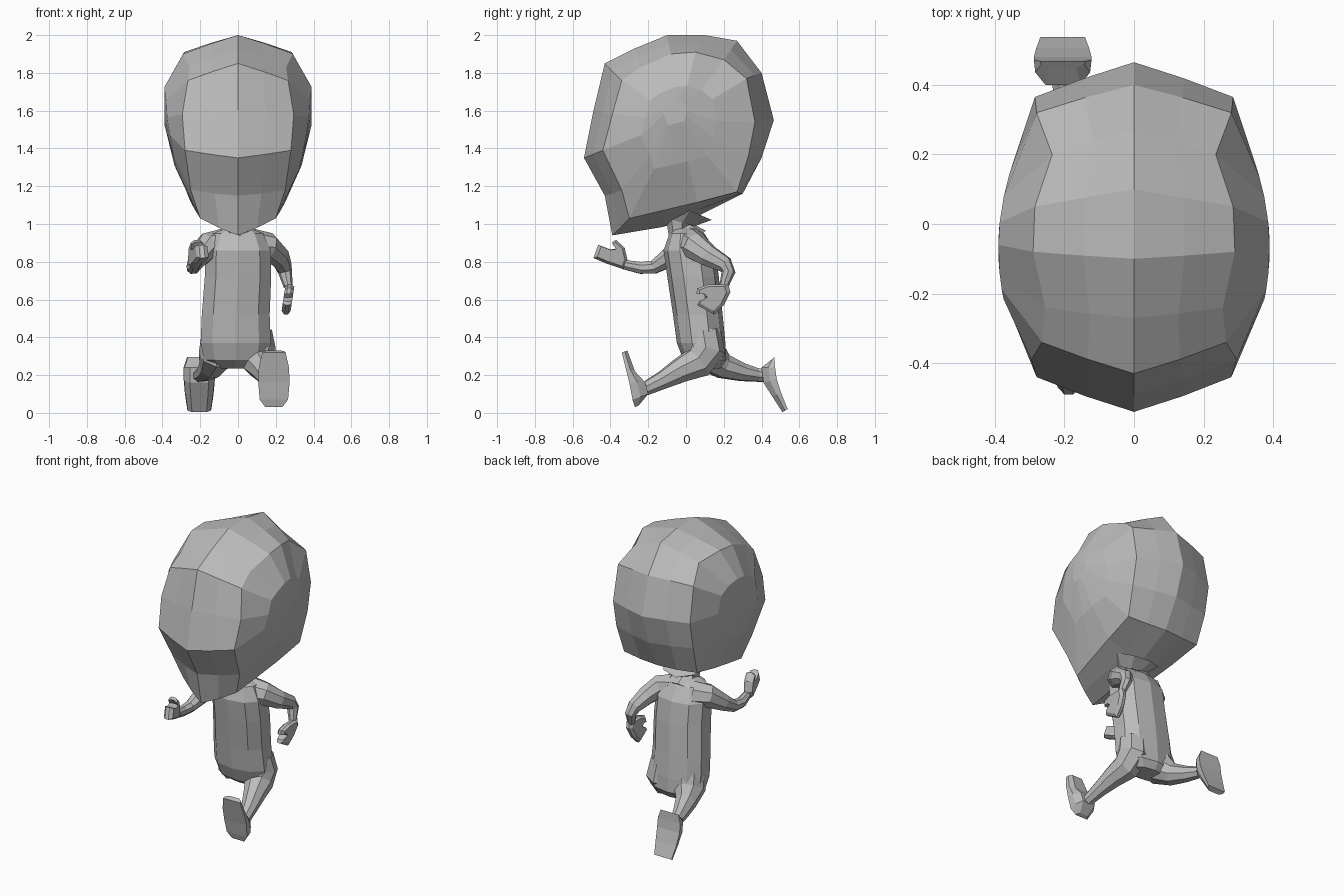
import bpy
import math
from mathutils import Vector

cube = bpy.data.objects.get("Cube")
if cube:
    bpy.data.objects.remove(cube, do_unlink=True)

clay = bpy.data.materials.new("clay_grey")
clay.use_nodes = True
clay.diffuse_color = (0.5, 0.5, 0.5, 1)
clay.node_tree.nodes["Principled BSDF"].inputs["Base Color"].default_value = (0.5, 0.5, 0.5, 1)


def loft(name, rings):
    """Join equal-length rings of points with flat quads and cap the ends."""
    n = len(rings[0])
    verts = [tuple(p) for ring in rings for p in ring]
    faces = [tuple(reversed(range(n))), tuple(range(len(verts) - n, len(verts)))]
    for r in range(len(rings) - 1):
        for i in range(n):
            j = (i + 1) % n
            faces.append((r * n + i, r * n + j, (r + 1) * n + j, (r + 1) * n + i))
    mesh = bpy.data.meshes.new(name)
    mesh.from_pydata(verts, [], faces)
    mesh.materials.append(clay)
    obj = bpy.data.objects.new(name, mesh)
    bpy.context.collection.objects.link(obj)
    # consistent outward normals
    bpy.context.view_layer.objects.active = obj
    obj.select_set(True)
    bpy.ops.object.mode_set(mode='EDIT')
    bpy.ops.mesh.select_all(action='SELECT')
    bpy.ops.mesh.normals_make_consistent(inside=False)
    bpy.ops.object.mode_set(mode='OBJECT')
    obj.select_set(False)


def limb(name, path, sides=8):
    """Tapered tube through (x, y, z, radius) stations."""
    pts = [Vector(p[:3]) for p in path]
    rings, last, u = [], None, None
    for k, p in enumerate(pts):
        t = (pts[min(k + 1, len(pts) - 1)] - pts[max(k - 1, 0)]).normalized()
        u = t.orthogonal().normalized() if last is None else last.rotation_difference(t) @ u
        last, v = t, t.cross(u)
        rings.append([p + path[k][3] * (math.cos(a) * u + math.sin(a) * v)
                      for a in (math.tau * i / sides for i in range(sides))])
    loft(name, rings)


def foot(name, cx, stations):
    """Heel to toe stations: sole y z, instep y z, half width."""
    rings = []
    for sy, sz, ty, tz, w in stations:
        my, mz = (sy + ty) / 2, (sz + tz) / 2
        rings.append([(cx - w, sy, sz), (cx + w, sy, sz), (cx + w * .95, my, mz),
                      (cx + w * .6, ty, tz), (cx - w * .6, ty, tz), (cx - w * .95, my, mz)])
    loft(name, rings)


def hand(name, outline, half, place):
    """Mitten with a thumb: side outline with softened palm and back."""
    n = len(outline)
    cy, cz = sum(p[0] for p in outline) / n, sum(p[1] for p in outline) / n
    rings = []
    for off, s in ((-half, .8), (-half * .4, 1), (half * .4, 1), (half, .8)):
        rings.append([(place(y, z) + off, cy + (y - cy) * s, cz + (z - cz) * s)
                      for y, z in outline])
    loft(name, rings)


# Head: centre profile (y, z), corner ridge (y, z, x), mirrored to both sides
centre = [(-.39, .94), (-.43, 1.15), (-.54, 1.35), (-.49, 1.6), (-.43, 1.85),
          (-.27, 1.93), (-.1, 2), (.1, 2), (.27, 1.97), (.4, 1.8), (.465, 1.55),
          (.4, 1.35), (.3, 1.16), (.06, 1.04), (-.12, .985)]
ridge = [(-.3, 1.03, .2), (-.34, 1.18, .25), (-.44, 1.39, .28), (-.39, 1.58, .295),
         (-.34, 1.76, .265), (-.24, 1.83, .255), (-.08, 1.9, .29), (.05, 1.91, .285),
         (.2, 1.87, .235), (.32, 1.77, .28), (.365, 1.54, .285), (.33, 1.36, .285),
         (.27, 1.17, .27), (.06, 1.115, .25), (-.13, 1.07, .225)]


def cheek(scale, hub_y, hub_z):
    """Shrunken ridge ring on the gently domed side of the head."""
    ring = []
    for y, z, _ in ridge:
        y, z = hub_y + (y - hub_y) * scale, hub_z + (z - hub_z) * scale
        ring.append((.39 - .7 * (y + .07) ** 2 - .28 * max(0, 1.5 - z), y, z))
    return ring


half_head = [[(0, y, z) for y, z in centre]]
half_head.append([(rx / 2, (y + ry) * .505, 1.55 + ((z + rz) / 2 - 1.55) * 1.01)
                  for (y, z), (ry, rz, rx) in zip(centre, ridge)])
half_head.append([(x, y, z) for y, z, x in ridge])
half_head.append(cheek(.5, -.04, 1.55))
half_head.append(cheek(.15, -.06, 1.61))
other = [[(-x, y, z) for x, y, z in ring] for ring in half_head[:0:-1]]
loft("head", other + half_head)

# Neck flaring up under the head
limb("neck", [(0, .03, .9, .1), (0, -.03, .97, .07), (0, -.03, 1.01, .08),
              (0, 0, 1.08, .15)])

# Torso: z, half width, front y, back y
torso = [(.98, .06, -.06, .05), (.95, .135, -.085, .095), (.86, .175, -.115, .15),
         (.72, .178, -.095, .17), (.52, .182, -.065, .19), (.37, .188, -.045, .205),
         (.28, .17, -.01, .21), (.235, .11, .05, .18)]
rings = []
for z, w, f, b in torso:
    ring = []
    for i in range(10):
        a = math.tau * (i + .5) / 10
        c, s = math.cos(a), math.sin(a)
        ring.append((w * math.copysign(abs(c) ** .85, c) * 1.03 - .012 * (z < .6),
                     (f + b) / 2 + (b - f) / 2 * math.copysign(abs(s) ** .85, s) * 1.03, z))
    rings.append(ring)
loft("torso", rings)

# Arms: left swings back, right swings forward
limb("left_arm", [(.08, .03, .885, .09), (.16, .05, .88, .075), (.213, .12, .83, .06),
                  (.238, .205, .785, .046), (.25, .225, .745, .037), (.265, .2, .67, .024)])
limb("right_arm", [(-.08, .03, .885, .09), (-.16, -.01, .88, .075), (-.21, -.09, .82, .054),
                   (-.235, -.17, .772, .038), (-.24, -.24, .768, .034), (-.225, -.33, .785, .026)])
hand("left_hand", [(.18, .68), (.225, .68), (.235, .64), (.2, .57), (.15, .52), (.06, .57),
                   (.07, .59), (.11, .61), (.09, .63), (.055, .63), (.06, .66), (.12, .68)],
     .024, lambda y, z: .268 + .12 * (z - .63))
hand("right_hand", [(-.33, .76), (-.42, .79), (-.49, .82), (-.465, .89), (-.4, .865),
                    (-.365, .87), (-.39, .905), (-.37, .915), (-.325, .875), (-.31, .81)],
     .032, lambda y, z: -.21 - .25 * (y + .4))

# Legs: left strides forward, right trails behind
limb("left_leg", [(.085, .09, .43, .095), (.095, .105, .33, .105), (.112, .06, .265, .088),
                  (.14, -.03, .225, .068), (.165, -.12, .175, .05), (.185, -.22, .125, .037)])
limb("right_leg", [(-.1, .09, .4, .095), (-.11, .12, .3, .1), (-.14, .2, .245, .068),
                   (-.17, .3, .215, .05), (-.195, .38, .2, .037), (-.205, .43, .2, .038)])
foot("left_foot", .19, [(-.27, .03, -.25, .04, .045), (-.283, .07, -.2, .1, .075),
                        (-.3, .16, -.215, .16, .083), (-.32, .24, -.27, .22, .08),
                        (-.34, .32, -.31, .33, .062)])
foot("right_foot", -.205, [(.468, .295, .45, .28, .065), (.472, .24, .4, .24, .083),
                           (.48, .18, .41, .16, .083), (.506, .1, .455, .09, .076),
                           (.538, .02, .51, .004, .064)])
